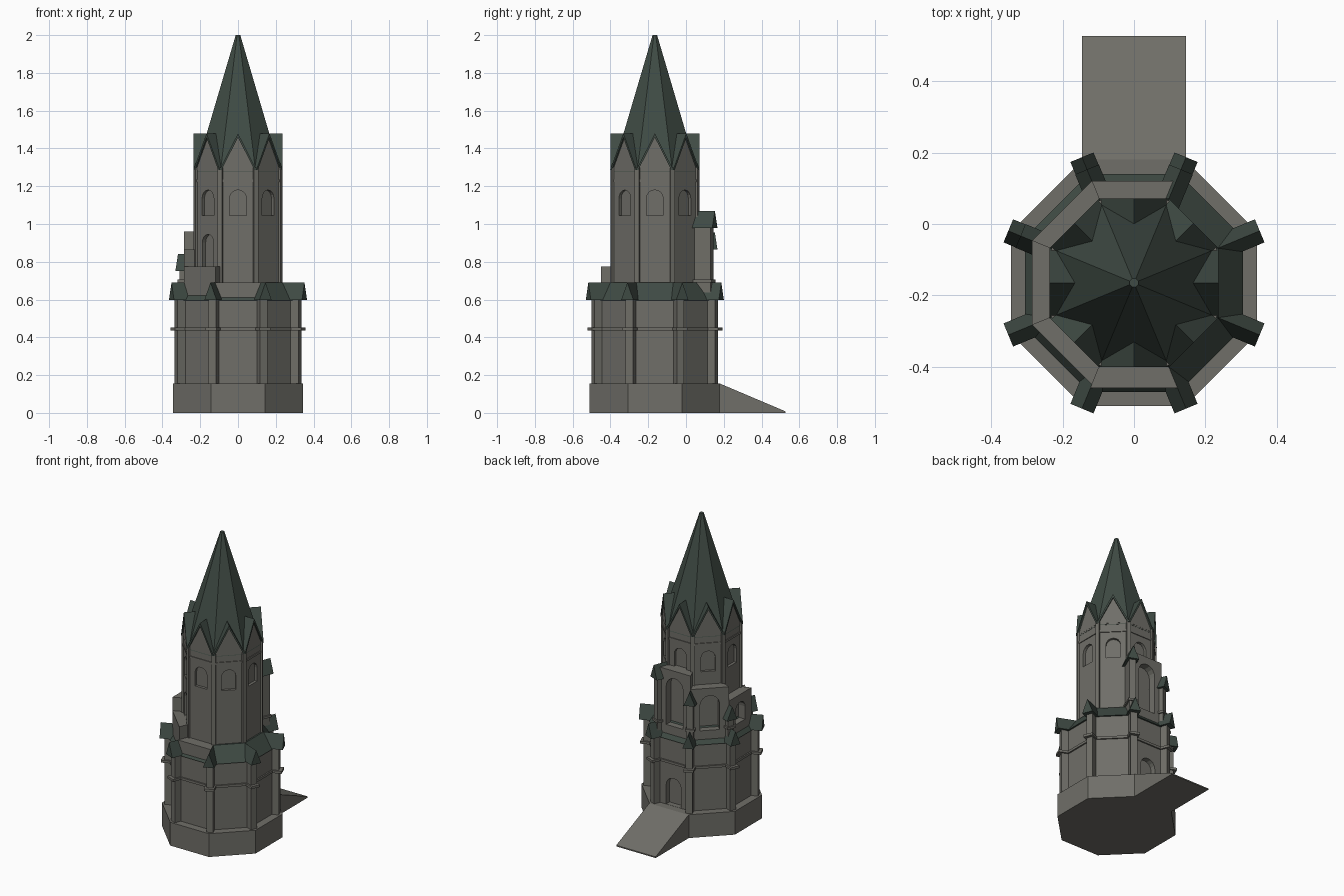
import bpy, bmesh
from math import cos, sin, pi, radians
from mathutils import Vector

if "Cube" in bpy.data.objects:
    bpy.data.objects.remove(bpy.data.objects["Cube"])

CY = -0.165                       # tower axis
K = cos(pi / 8)                   # apothem / circumradius of an octagon
FACES = [i * 45 for i in range(8)]
CORNERS = [22.5 + i * 45 for i in range(8)]


def material(name, rgb):
    m = bpy.data.materials.new(name)
    m.diffuse_color = (*rgb, 1)
    m.use_nodes = True
    m.node_tree.nodes["Principled BSDF"].inputs["Base Color"].default_value = m.diffuse_color
    return m


STONE = material("stone", (0.16, 0.157, 0.138))
ROOF = material("roof_green", (0.05, 0.07, 0.058))


def radial(bm, profile, r0, r1, ang, taper=False):
    """Extrude a (sideways, z) profile outward from r0 to r1 in direction ang."""
    u = Vector((cos(radians(ang)), sin(radians(ang)), 0))
    v = Vector((-u.y, u.x, 0))
    rings = []
    for r in (r0, r1):
        s = r / r1 if taper else 1
        rings.append([bm.verts.new(Vector((0, CY, z)) + u * r + v * t * s) for t, z in profile])
    n = len(profile)
    bm.faces.new(rings[0])
    bm.faces.new(rings[1])
    for i in range(n):
        j = (i + 1) % n
        bm.faces.new((rings[0][i], rings[0][j], rings[1][j], rings[1][i]))


def octagon(bm, z0, z1, a0, a1):
    """Eight-sided solid with apothem a0 at the bottom and a1 at the top."""
    rings = [[bm.verts.new((a / K * cos(radians(c)), CY + a / K * sin(radians(c)), z))
              for c in CORNERS] for z, a in ((z0, a0), (z1, a1))]
    bm.faces.new(rings[0])
    bm.faces.new(rings[1])
    for i in range(8):
        j = (i + 1) % 8
        bm.faces.new((rings[0][i], rings[0][j], rings[1][j], rings[1][i]))


def rect(w, z0, z1):
    return [(-w, z0), (w, z0), (w, z1), (-w, z1)]


def arch(w, z0, z1):
    return [(-w, z0), (w, z0)] + [(w * cos(i * pi / 8), z1 - w + w * sin(i * pi / 8)) for i in range(9)]


def gable(w, z0, z1, lip=0.0):
    return [(-w, z0), (w, z0), (w, z0 + lip), (0, z1), (-w, z0 + lip)] if lip else [(-w, z0), (w, z0), (0, z1)]


def done(bm, name, mat):
    bmesh.ops.recalc_face_normals(bm, faces=bm.faces[:])
    me = bpy.data.meshes.new(name)
    bm.to_mesh(me)
    bm.free()
    me.materials.append(mat)
    ob = bpy.data.objects.new(name, me)
    bpy.context.collection.objects.link(ob)
    return ob


def carve(ob, arches):
    """Cut arched recesses: (half width, z0, z1, r0, r1, angle)."""
    bm = bmesh.new()
    for w, z0, z1, r0, r1, a in arches:
        radial(bm, arch(w, z0, z1), r0, r1, a)
    cutter = done(bm, "cutter", STONE)
    cutter.hide_render = True
    mod = ob.modifiers.new("cut", 'BOOLEAN')
    mod.object, mod.operation, mod.solver = cutter, 'DIFFERENCE', 'EXACT'
    dg = bpy.context.evaluated_depsgraph_get()
    me = bpy.data.meshes.new_from_object(ob.evaluated_get(dg))
    ob.modifiers.clear()
    ob.data = me
    bpy.data.objects.remove(cutter)


# Plinth and entrance ramp
bm = bmesh.new()
octagon(bm, 0, 0.155, 0.345, 0.345)
done(bm, "plinth", STONE)
bm = bmesh.new()
ramp = [(0.15, 0), (0.527, 0), (0.527, 0.008), (0.18, 0.155), (0.15, 0.155)]
radial(bm, [(y - CY, z) for y, z in ramp], -0.145, 0.145, 0)
done(bm, "ramp", STONE)

# Lower storey with back door
bm = bmesh.new()
octagon(bm, 0.15, 0.6, 0.295, 0.295)
carve(done(bm, "lower_wall", STONE), [(0.055, 0.156, 0.34, 0.26, 0.32, 90)])

# String course around walls and buttresses
bm = bmesh.new()
octagon(bm, 0.436, 0.452, 0.304, 0.304)
for a in CORNERS:
    radial(bm, rect(0.031, 0.436, 0.452), 0.28, 0.374, a)
done(bm, "string_course", STONE)

# Skirt roof
bm = bmesh.new()
octagon(bm, 0.595, 0.69, 0.305, 0.235)
done(bm, "skirt_roof", ROOF)

# Buttresses and their gabled caps
bm, caps = bmesh.new(), bmesh.new()
for a in CORNERS:
    radial(bm, gable(0.021, 0.15, 0.66, 0.46), 0.25, 0.354, a)
    radial(caps, gable(0.035, 0.598, 0.69), 0.23, 0.381, a)
done(bm, "buttresses", STONE)
done(caps, "buttress_caps", ROOF)

# Upper tower with windows and a doorway off the stair
bm = bmesh.new()
octagon(bm, 0.58, 1.29, 0.225, 0.225)
tower = done(bm, "upper_tower", STONE)
carve(tower, [(0.044, 1.045, 1.18, 0.207, 0.25, a) for a in FACES] + [(0.042, 0.776, 0.945, 0.2, 0.25, 225)])

# Corner piers and sill band
bm = bmesh.new()
for a in CORNERS:
    radial(bm, rect(0.013, 0.6, 1.3), 0.2, 0.25, a)
octagon(bm, 1.222, 1.236, 0.23, 0.23)
done(bm, "corner_piers", STONE)

# Gables with roofs around the spire
bm, roofs = bmesh.new(), bmesh.new()
for a in FACES:
    radial(bm, gable(0.092, 1.285, 1.464), 0.1, 0.226, a)
    radial(roofs, [(-0.099, 1.285), (-0.088, 1.285), (0, 1.458), (0.088, 1.285), (0.099, 1.285), (0, 1.48)],
           0.1, 0.236, a)
done(bm, "gable_walls", STONE)
done(roofs, "gable_roofs", ROOF)

# Spire
bm = bmesh.new()
octagon(bm, 1.275, 2.0, 0.226, 0.012)
done(bm, "spire", ROOF)

# Stepped stair walls descending round the tower
for a, top, w in ((90, 1.05, 0.062), (135, 0.96, 0.06), (180, 0.865, 0.05), (225, 0.775, 0), (270, 0.69, 0)):
    bm = bmesh.new()
    r = 0.294 if a == 270 else 0.285
    radial(bm, rect(r * sin(pi / 8) / K, 0.59, top), 0.2, r, a, taper=True)
    wall = done(bm, "stair_wall", STONE)
    if w:
        carve(wall, [(w, 0.68, top - 0.05, 0.236, 0.32, a)])

# Pinnacles between stair walls
bm, caps = bmesh.new(), bmesh.new()
for a, top in ((67.5, 1.07), (112.5, 0.955), (157.5, 0.84)):
    radial(bm, rect(0.02, 0.6, top - 0.06), 0.2, 0.328, a)
    radial(bm, rect(0.029, 0.69, 0.705), 0.2, 0.336, a)
    radial(caps, gable(0.036, top - 0.09, top), 0.21, 0.344, a)
done(bm, "pinnacles", STONE)
done(caps, "pinnacle_caps", ROOF)
